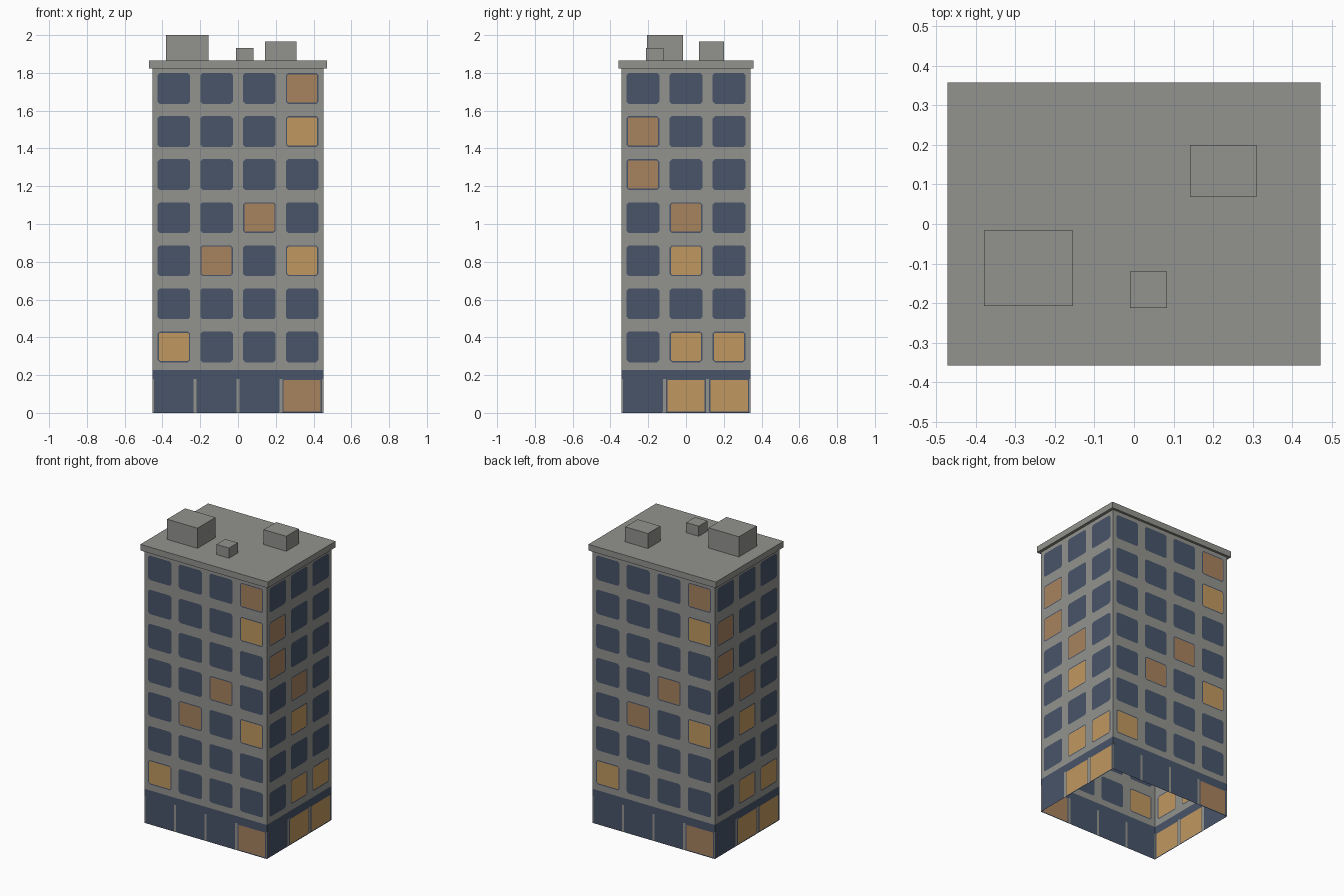
import bpy, bmesh
from math import pi
from mathutils import Matrix

cube = bpy.data.objects.get("Cube")
if cube:
    bpy.data.objects.remove(cube)


def material(name, colour):
    m = bpy.data.materials.new(name)
    m.use_nodes = True
    m.diffuse_color = (*colour, 1)
    bsdf = m.node_tree.nodes["Principled BSDF"]
    bsdf.inputs["Base Color"].default_value = (*colour, 1)
    bsdf.inputs["Roughness"].default_value = 0.9
    return m


MATS = [material("concrete grey", (0.29, 0.29, 0.275)),
        material("window navy", (0.065, 0.09, 0.143)),
        material("bright lit window", (0.53, 0.315, 0.115)),
        material("dim lit window", (0.39, 0.225, 0.112))]
GREY, NAVY, BRIGHT, DIM = range(4)

HALF_X, HALF_Y = 0.453, 0.342
STOREY = 0.228
FLOORS = 8
WALL_TOP = STOREY * FLOORS


def finish(bm, name, mats):
    mesh = bpy.data.meshes.new(name)
    bm.to_mesh(mesh)
    bm.free()
    for m in mats:
        mesh.materials.append(m)
    obj = bpy.data.objects.new(name, mesh)
    bpy.context.collection.objects.link(obj)
    return obj


def outline(rect, cut):
    """Rectangle with clipped corners: eight points, counter-clockwise."""
    a, b, c, d = rect
    return [(a + cut, b), (c - cut, b), (c, b + cut), (c, d - cut),
            (c - cut, d), (a + cut, d), (a, d - cut), (a, b + cut)]


def shrink(rect, m):
    return (rect[0] + m, rect[1] + m, rect[2] - m, rect[3] - m)


def facade(name, half_width, depth, columns, lit, angle):
    bm = bmesh.new()

    def face(points, mat):
        points = list(dict.fromkeys(points))
        f = bm.faces.new([bm.verts.new((u, -depth, z)) for u, z in points])
        f.material_index = mat

    def ring(outer, inner, mat):
        for i in range(8):
            j = (i + 1) % 8
            face([outer[i], outer[j], inner[j], inner[i]], mat)

    def glass(rect, cut, state):
        # Lit panes keep a narrow navy rim
        edge = outline(rect, cut)
        if state == NAVY:
            face(edge, NAVY)
        else:
            pane = outline(shrink(rect, 0.007), cut * 0.5)
            ring(edge, pane, NAVY)
            face(pane, state)

    width = 2 * half_width / columns
    for col in range(columns):
        left = -half_width + col * width
        right = left + width
        # Upper storeys: a rounded window in each bay
        for floor in range(1, FLOORS):
            base = floor * STOREY
            window = (left + 0.027, base + 0.04, right - 0.027, base + 0.203)
            ring(outline((left, base, right, base + STOREY), 0),
                 outline(window, 0.012), GREY)
            glass(window, 0.012, lit.get((floor, col), NAVY))
        # Ground floor: shop pane, slim posts and a navy band above
        post, head = 0.008, 0.18
        for u in (left, right - post):
            face(outline((u, 0, u + post, head), 0), GREY)
        glass((left + post, 0, right - post, head), 0.002, lit.get((0, col), NAVY))
        face(outline((left, head, right, STOREY), 0), NAVY)

    bmesh.ops.remove_doubles(bm, verts=bm.verts, dist=0.0001)
    bm.transform(Matrix.Rotation(angle, 4, 'Z'))
    finish(bm, name, MATS)


def box(name, x0, x1, y0, y1, z0, z1):
    bm = bmesh.new()
    bmesh.ops.create_cube(bm, size=1)
    bmesh.ops.scale(bm, vec=(x1 - x0, y1 - y0, z1 - z0), verts=bm.verts)
    bmesh.ops.translate(bm, vec=((x0 + x1) / 2, (y0 + y1) / 2, (z0 + z1) / 2), verts=bm.verts)
    finish(bm, name, MATS[:1])


# Lit panes by (floor, bay); opposite walls share a pattern
long_lit = {(7, 3): DIM, (6, 3): BRIGHT, (4, 2): DIM, (3, 1): DIM,
            (3, 3): BRIGHT, (1, 0): BRIGHT, (0, 3): DIM}
short_lit = {(6, 0): DIM, (5, 0): DIM, (4, 1): DIM, (3, 1): BRIGHT,
             (1, 1): BRIGHT, (1, 2): BRIGHT, (0, 1): BRIGHT, (0, 2): BRIGHT}

# Four thin walls around an open base
facade("front_wall", HALF_X, HALF_Y, 4, long_lit, 0)
facade("back_wall", HALF_X, HALF_Y, 4, long_lit, pi)
facade("left_wall", HALF_Y, HALF_X, 3, short_lit, pi / 2)
facade("right_wall", HALF_Y, HALF_X, 3, short_lit, -pi / 2)

# Overhanging roof slab and rooftop units
ROOF = 1.865
box("roof_slab", -0.472, 0.472, -0.358, 0.358, WALL_TOP, ROOF)
box("stair_housing", -0.38, -0.155, -0.207, -0.017, ROOF, 2.0)
box("small_vent", -0.01, 0.083, -0.213, -0.12, ROOF, 1.933)
box("air_unit", 0.142, 0.31, 0.068, 0.2, ROOF, 1.965)
